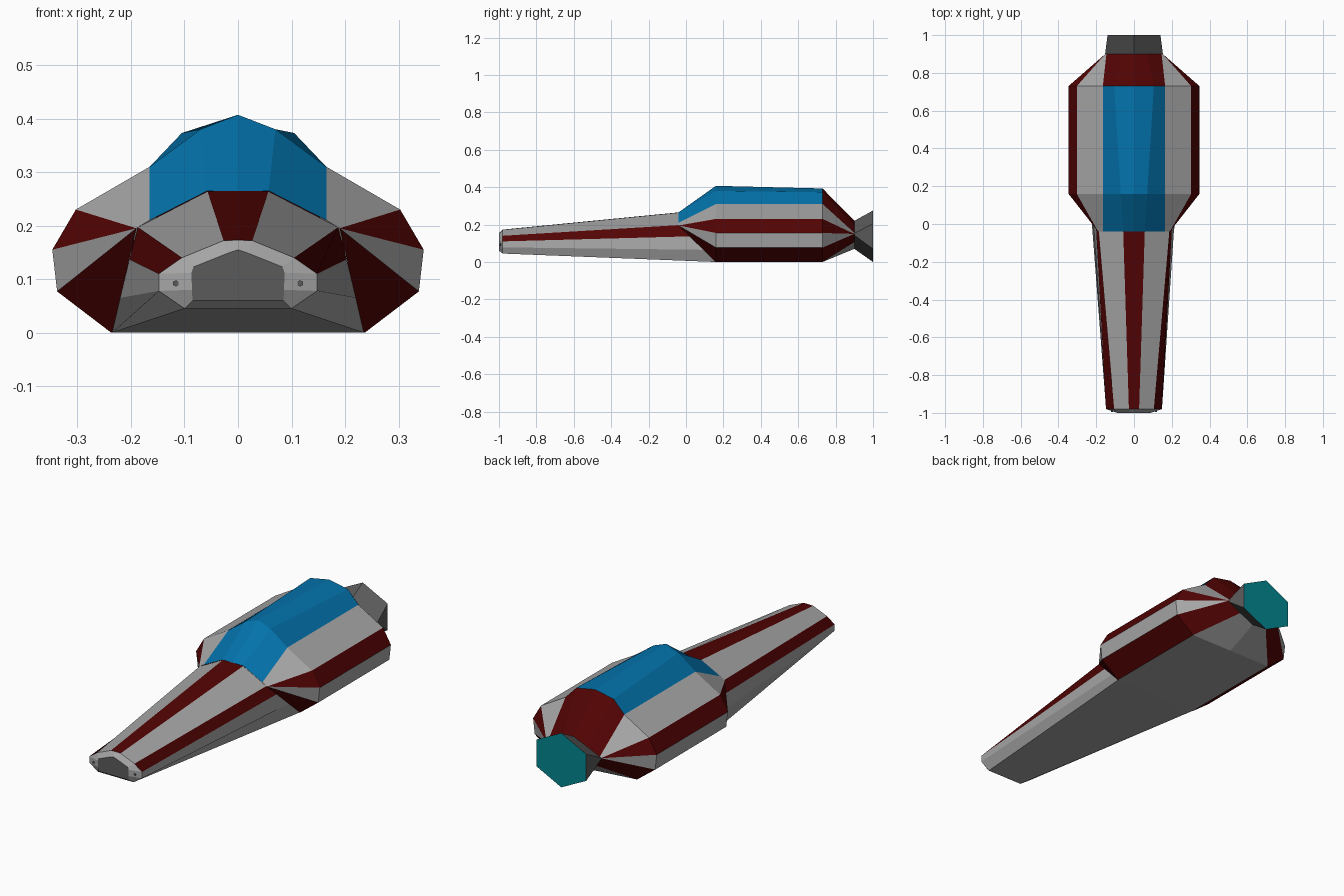
import bpy, bmesh, math

if "Cube" in bpy.data.objects:
    bpy.data.objects.remove(bpy.data.objects["Cube"])


def material(name, rgb):
    m = bpy.data.materials.new(name)
    m.diffuse_color = (*rgb, 1)
    m.use_nodes = True
    m.node_tree.nodes["Principled BSDF"].inputs["Base Color"].default_value = m.diffuse_color
    return m


MATS = [material("light_grey", (0.38, 0.38, 0.38)),
        material("dark_grey", (0.105, 0.105, 0.105)),
        material("dark_red", (0.085, 0.001, 0.001)),
        material("canopy_blue", (0.001, 0.17, 0.41)),
        material("engine_teal", (0.001, 0.24, 0.27))]
LIGHT, DARK, RED, BLUE, TEAL = range(5)


def loft(name, rings, colours, front_cap=None, rear_cap=None):
    """Skin half rings (bottom centre to top centre) and mirror across x.
    colours holds one colour list per section, one entry per panel."""
    bm = bmesh.new()
    verts = {}

    def vert(p, s=1):
        key = (round(p[0] * s, 4) + 0.0, round(p[1], 4), round(p[2], 4))
        if key not in verts:
            verts[key] = bm.verts.new(key)
        return verts[key]

    def face(vs, mat):
        vs = list(dict.fromkeys(vs))
        if len(vs) > 2:
            bm.faces.new(vs).material_index = mat

    for a, b, cols in zip(rings, rings[1:], colours):
        for i, c in enumerate(cols):
            for s in (1, -1):
                quad = [vert(p, s) for p in (a[i], a[i + 1], b[i + 1], b[i])]
                face(quad[::s], c)
    for ring, cap, d in ((rings[0], front_cap, -1), (rings[-1], rear_cap, 1)):
        if cap is not None:
            loop = [vert(p) for p in ring] + [vert(p, -1) for p in ring[::-1]]
            face(loop[::-d], cap)
    bmesh.ops.recalc_face_normals(bm, faces=bm.faces)
    me = bpy.data.meshes.new(name)
    bm.to_mesh(me)
    bm.free()
    for m in MATS:
        me.materials.append(m)
    ob = bpy.data.objects.new(name, me)
    bpy.context.collection.objects.link(ob)
    return ob


def at(y, *pts):
    return [(x, y, z) for x, z in pts]


# Long nose: flat tip, chamfer ring, then striped taper into the body
tip = at(-1.0, (0, .06), (.085, .06), (.086, .08), (.087, .112),
         (.083, .123), (.02, .148), (0, .155))
nose = at(-0.98, (0, .045), (.1, .045), (.148, .078), (.148, .11),
          (.105, .14), (.027, .172), (0, .173))
root = [(0, .16, 0), (.235, .16, 0), (.22, .095, .065), (.203, .02, .137),
        (.187, -.04, .197), (.057, -.04, .264), (0, -.04, .265)]
loft("nose", [tip, nose, root],
     [[LIGHT] * 6, [LIGHT, LIGHT, LIGHT, RED, LIGHT, RED]], front_cap=DARK)

# Main body: panels fan out from a point on each side, front and rear
apex = (.19, .195)
front = [(0, .16, 0), (.235, .16, 0)] + at(
    -0.04, apex, apex, apex, (.165, .21), (.057, .265), (0, .265))
side = [(0, 0), (.237, 0), (.338, .077), (.347, .155), (.303, .23), (.165, .31)]
mid = at(0.16, *side, (.07, .38), (0, .407))
aft = at(0.73, *side, (.105, .373), (0, .393))
tail_apex = (.152, .15)
tail = at(0.9, (0, .07), (.08, .107), tail_apex, tail_apex, tail_apex,
          (.146, .156), (.07, .19), (0, .22))
stripes = [LIGHT, RED, LIGHT, RED, LIGHT]
loft("body", [front, mid, aft, tail],
     [stripes + [BLUE, BLUE], stripes + [BLUE, BLUE], stripes + [RED, RED]])

# Flared six-sided engine nozzle with glowing rear
loft("engine_nozzle",
     [at(0.9, (0, .07), (.153, .143), (.153, .153), (0, .22)),
      at(1.0, (0, 0), (.14, .07), (.14, .205), (0, .275))],
     [[DARK] * 3], rear_cap=TEAL)

# Tiny gun ports beside the nose tip
for s in (1, -1):
    bpy.ops.mesh.primitive_cylinder_add(
        vertices=6, radius=0.006, depth=0.008,
        location=(s * .116, -0.99, .092), rotation=(math.pi / 2, 0, 0))
    port = bpy.context.object
    port.name = "gun_port"
    port.data.materials.append(MATS[DARK])
